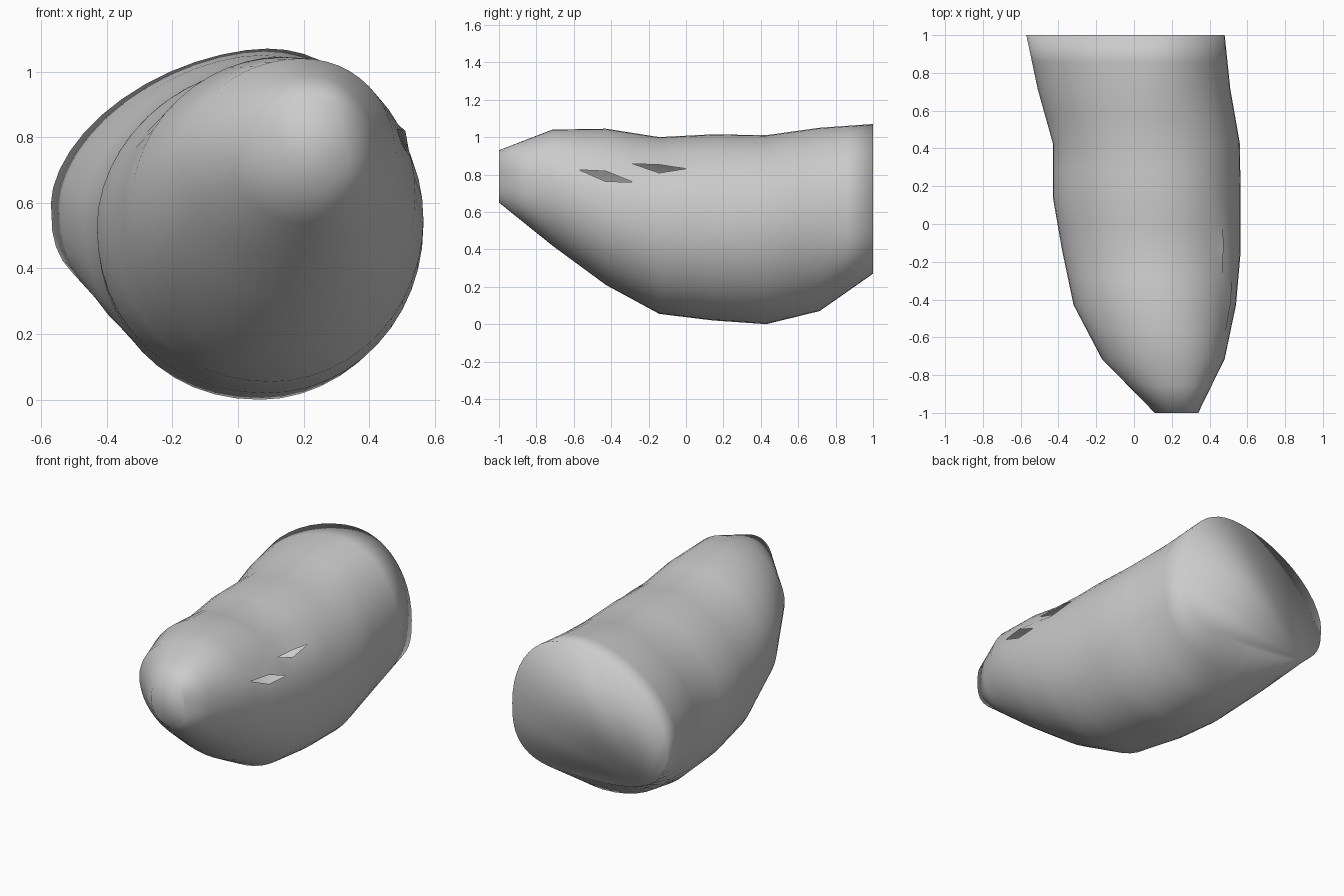
import bpy, bmesh
from math import cos, sin, pi
from mathutils import Vector

if "Cube" in bpy.data.objects:
    bpy.data.objects.remove(bpy.data.objects["Cube"])

COLS = 48
# Cross-sections from front to back, evenly spaced along y:
# left, right, bottom, top, centre x, centre z,
# roundness of upper right, upper left, lower left, lower right
SECTIONS = [
    (0.11, 0.34, 0.65, 0.93, 0.23, 0.78, 2.8, 2.2, 2.0, 2.8),
    (-0.17, 0.48, 0.42, 1.04, 0.19, 0.74, 2.1, 1.9, 2.0, 2.0),
    (-0.32, 0.54, 0.21, 1.045, 0.13, 0.62, 2.1, 1.9, 2.0, 2.0),
    (-0.38, 0.565, 0.055, 1.0, 0.10, 0.55, 2.1, 1.9, 2.1, 2.0),
    (-0.43, 0.565, 0.02, 1.015, 0.09, 0.53, 2.1, 1.9, 2.1, 2.0),
    (-0.43, 0.56, 0.0, 1.01, 0.07, 0.53, 2.1, 1.9, 2.15, 1.95),
    (-0.51, 0.51, 0.07, 1.05, 0.07, 0.57, 2.0, 1.8, 2.1, 2.0),
    (-0.57, 0.48, 0.27, 1.07, 0.09, 0.60, 2.1, 1.75, 3.0, 2.8),
]


def outline(section, y):
    left, right, bottom, top, cx, cz, *power = section
    points = []
    for j in range(COLS):
        t = 2 * pi * j / COLS
        c, s = cos(t), sin(t)
        n = 2 / power[j * 4 // COLS]
        a = right - cx if c >= 0 else left - cx
        b = top - cz if s >= 0 else bottom - cz
        points.append(Vector((cx + a * abs(c) ** n, y, cz + b * abs(s) ** n)))
    return points


# Rings, with a halfway ring between each pair of sections
main = [outline(s, -1 + 2 * i / 7) for i, s in enumerate(SECTIONS)]
rings = []
for a, b in zip(main, main[1:]):
    rings += [a, [(p + q) / 2 for p, q in zip(a, b)]]
rings.append(main[-1])

# Skin
bm = bmesh.new()
grid = [[bm.verts.new(p) for p in ring] for ring in rings]
for r0, r1 in zip(grid, grid[1:]):
    for j in range(COLS):
        k = (j + 1) % COLS
        bm.faces.new((r0[j], r0[k], r1[k], r1[j]))

# End caps, the back one fanned from its lower left corner
bm.faces.new(grid[0])
fan = COLS * 5 // 8
for j in range(1, COLS - 1):
    bm.faces.new((grid[-1][fan], grid[-1][(fan + j) % COLS], grid[-1][(fan + j + 1) % COLS]))
bmesh.ops.recalc_face_normals(bm, faces=bm.faces)

# Two small diamond slits on the right side
for row, col, gap in ((4, 3, 0.028), (6, 5, 0.022)):
    middle = grid[row][col]
    spot = middle.co.copy()
    edges = [bm.edges.get((middle, grid[row + d][col])) for d in (-1, 1)]
    bmesh.ops.split_edges(bm, edges=edges)
    for v in bm.verts:
        if (v.co - spot).length < 1e-5:
            mean = sum(f.calc_center_median().z for f in v.link_faces) / len(v.link_faces)
            v.co.z += gap if mean > spot.z else -gap

mesh = bpy.data.meshes.new("body")
bm.to_mesh(mesh)
bm.free()
mesh.shade_smooth()
body = bpy.data.objects.new("body", mesh)
bpy.context.collection.objects.link(body)
